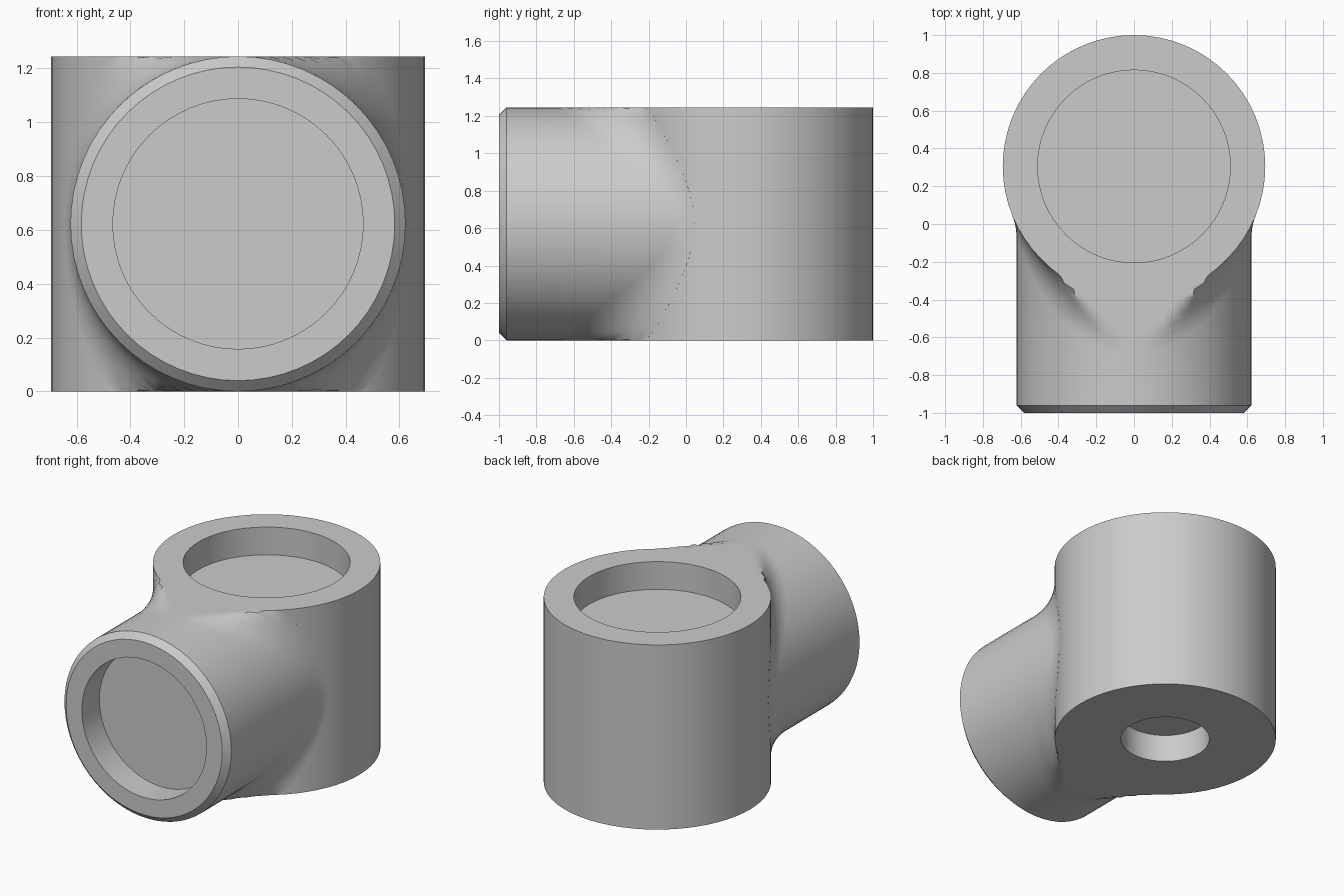
import bpy, bmesh
from math import cos, sin, pi, sqrt
from mathutils import Vector

cube = bpy.data.objects.get("Cube")
if cube:
    bpy.data.objects.remove(cube)

SEGS = 64
HEIGHT = 1.245
MID = HEIGHT / 2
BODY_R, BODY_Y = 0.695, 0.305
BRANCH_R = MID
FILLET = 0.3
DEPTH = 0.187
ANGLES = [2 * pi * i / SEGS for i in range(SEGS)]

grey = bpy.data.materials.new("plain_grey")
grey.use_nodes = True
grey.diffuse_color = (0.6, 0.6, 0.6, 1)
grey.node_tree.nodes["Principled BSDF"].inputs["Base Color"].default_value = grey.diffuse_color


def loft(name, rings, cap_end):
    """Skin consecutive rings; close the first, and optionally the last."""
    bm = bmesh.new()
    loops = [[bm.verts.new(p) for p in ring] for ring in rings]
    for a, b in zip(loops, loops[1:]):
        for i in range(SEGS):
            j = (i + 1) % SEGS
            bm.faces.new((a[i], a[j], b[j], b[i]))
    bm.faces.new(loops[0])
    if cap_end:
        bm.faces.new(loops[-1])
    bmesh.ops.recalc_face_normals(bm, faces=bm.faces)
    mesh = bpy.data.meshes.new(name)
    bm.to_mesh(mesh)
    bm.free()
    mesh.materials.append(grey)
    obj = bpy.data.objects.new(name, mesh)
    bpy.context.collection.objects.link(obj)
    bpy.ops.object.select_all(action='DESELECT')
    obj.select_set(True)
    bpy.context.view_layer.objects.active = obj
    bpy.ops.object.shade_smooth_by_angle(angle=pi / 6)
    return obj


def upright_ring(r, z):
    return [(r * cos(a), BODY_Y + r * sin(a), z) for a in ANGLES]


def branch_ring(r, y):
    return [(r * cos(a), y, MID + r * sin(a)) for a in ANGLES]


def fillet_ring(t, sink=1.0):
    """Ring of a ball rolled between branch (t=0) and upright body (t=1)."""
    ring = []
    for a in ANGLES:
        reach = BODY_R + FILLET
        x, z = (BRANCH_R + FILLET) * cos(a), (BRANCH_R + FILLET) * sin(a)
        y = -sqrt(reach ** 2 - x ** 2)
        to_branch = Vector((-cos(a), 0, -sin(a)))
        to_body = Vector((-x, -y, 0)) / reach
        p = Vector((x, y, MID + z)) + FILLET * to_branch.slerp(to_body, t)
        ring.append((p.x * sink, p.y * sink + BODY_Y, min(max(p.z, 0), HEIGHT)))
    return ring


# Upright body with a wide top pocket and a small bottom hole
loft("upright_body", [
    upright_ring(0.51, HEIGHT - DEPTH), upright_ring(0.51, HEIGHT),
    upright_ring(BODY_R, HEIGHT), upright_ring(BODY_R, 0),
    upright_ring(0.278, 0), upright_ring(0.278, DEPTH)], True)

# Side branch: front pocket, chamfered rim, tube, and blend into the body
rings = [branch_ring(0.465, DEPTH - 1), branch_ring(0.465, -1),
         branch_ring(BRANCH_R - 0.04, -1), branch_ring(BRANCH_R, -0.96)]
rings += [fillet_ring(i / 12) for i in range(13)]
rings.append(fillet_ring(1, 0.98))
loft("side_branch", rings, False)
